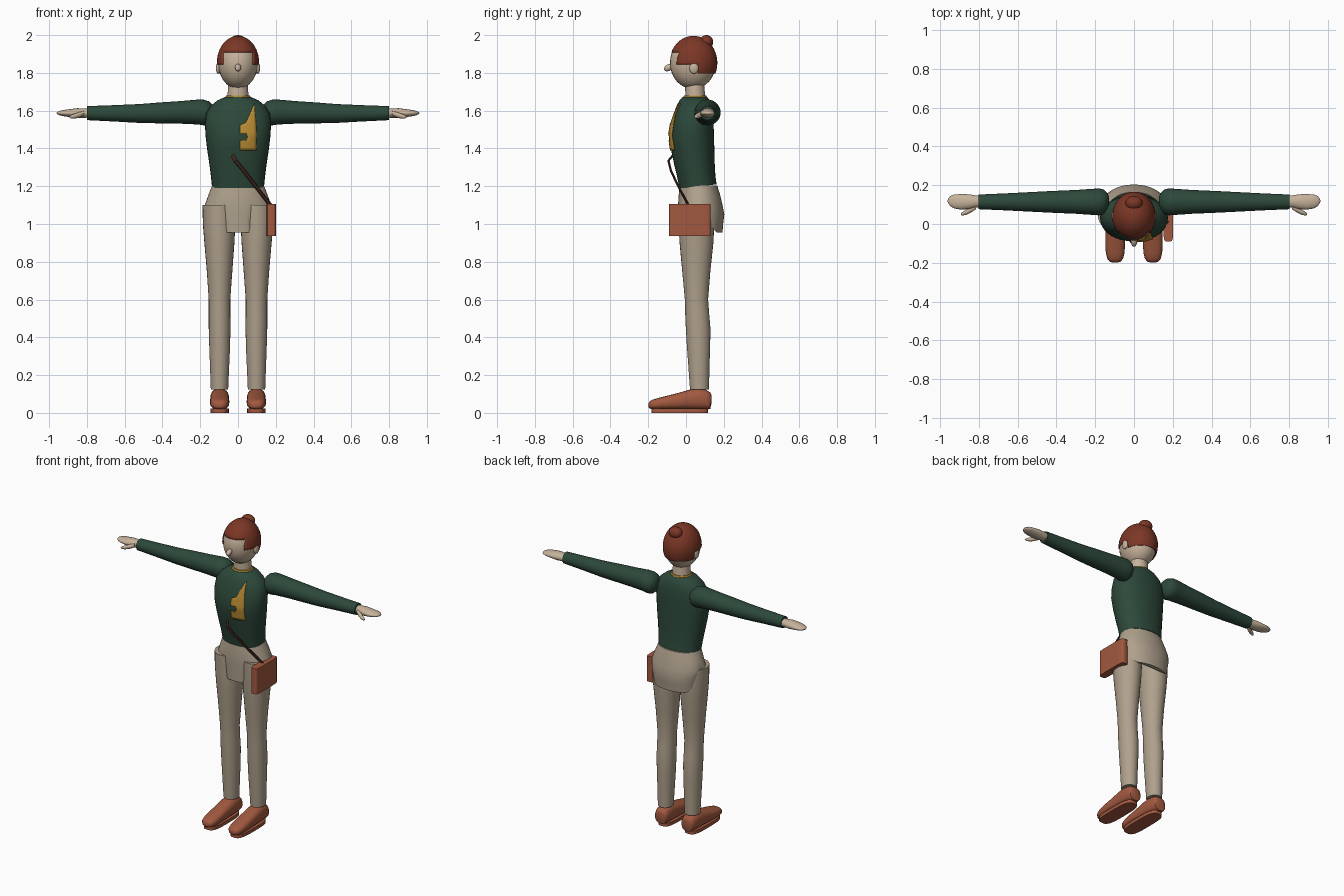
import bpy, bmesh, math
from mathutils import Vector, Matrix
from mathutils.bvhtree import BVHTree

if "Cube" in bpy.data.objects:
    bpy.data.objects.remove(bpy.data.objects["Cube"])


def material(name, r, g, b):
    m = bpy.data.materials.new(name)
    m.diffuse_color = (r, g, b, 1)
    m.use_nodes = True
    m.node_tree.nodes["Principled BSDF"].inputs["Base Color"].default_value = m.diffuse_color
    return m


SKIN = material("skin", .57, .45, .33)
HAIR = material("auburn hair", .20, .038, .019)
GREEN = material("green knit", .026, .066, .043)
GOLD = material("gold trim", .48, .26, .032)
CLOTH = material("beige cloth", .43, .355, .265)
LEATHER = material("tan leather", .36, .10, .05)
STRAP = material("dark strap", .06, .021, .013)


def finish(name, bm, mat, angle=40):
    bmesh.ops.recalc_face_normals(bm, faces=bm.faces)
    me = bpy.data.meshes.new(name)
    bm.to_mesh(me)
    bm.free()
    me.materials.append(mat)
    ob = bpy.data.objects.new(name, me)
    bpy.context.collection.objects.link(ob)
    bpy.context.view_layer.objects.active = ob
    ob.select_set(True)
    bpy.ops.object.shade_smooth_by_angle(angle=math.radians(angle))
    ob.select_set(False)
    return ob


def ring(axis, at, cu, cv, ru, rv, n=28, p=1.0):
    """Ellipse (p < 1 is squarer) across an axis; u, v are the other two axes."""
    pts = []
    for i in range(n):
        a = 2 * math.pi * i / n
        c, s = math.cos(a), math.sin(a)
        u = cu + ru * math.copysign(abs(c) ** p, c)
        v = cv + rv * math.copysign(abs(s) ** p, s)
        pts.append(Vector({'x': (at, u, v), 'y': (u, at, v), 'z': (u, v, at)}[axis]))
    return pts


def loft(name, rings, mat, caps=True, angle=40):
    bm = bmesh.new()
    rows = [[bm.verts.new(p) for p in r] for r in rings]
    n = len(rows[0])
    for a, b in zip(rows, rows[1:]):
        for i in range(n):
            bm.faces.new((a[i], a[(i + 1) % n], b[(i + 1) % n], b[i]))
    if caps:
        bm.faces.new(rows[0])
        bm.faces.new(rows[-1])
    return finish(name, bm, mat, angle)


def ball(name, loc, size, mat, rot=0):
    bm = bmesh.new()
    bmesh.ops.create_uvsphere(bm, u_segments=28, v_segments=16, radius=1)
    m = Matrix.Translation(loc) @ Matrix.Rotation(rot, 4, 'X') @ Matrix.Diagonal((*size, 1))
    bmesh.ops.transform(bm, matrix=m, verts=bm.verts)
    return finish(name, bm, mat)


# Head, ears, nose and neck
HC = Vector((0, .037, 1.853))
ball("head", HC, (.105, .122, .138), SKIN)
ball("nose", (0, -.092, 1.828), (.016, .027, .017), SKIN, .5)
for side, s in (("left", 1), ("right", -1)):
    ball(side + "_ear", (s * .105, .042, 1.825), (.012, .024, .030), SKIN)
loft("neck", [ring('z', 1.65, 0, .05, .056, .053), ring('z', 1.76, 0, .045, .052, .05)], SKIN)

# Hair cap with straight fringe and open sides, plus bun
bm = bmesh.new()
bmesh.ops.create_uvsphere(bm, u_segments=40, v_segments=24, radius=1)
bmesh.ops.transform(bm, matrix=Matrix.Translation(HC + Vector((0, .002, 0)))
                    @ Matrix.Diagonal((.112, .127, .143, 1)), verts=bm.verts)
for co, no in (((.08, 0, 0), (1, 0, 0)), ((-.08, 0, 0), (1, 0, 0)), ((0, .065, 0), (0, 1, 0)),
               ((0, 0, 1.91), (0, 0, 1)), ((0, 0, 1.845), (0, 0, 1)), ((0, 0, 1.797), (0, 0, 1))):
    bmesh.ops.bisect_plane(bm, geom=bm.verts[:] + bm.edges[:] + bm.faces[:], plane_co=co, plane_no=no)
bare = []
for f in bm.faces:
    c = f.calc_center_median()
    low = 1.797 if c.y > .065 else (1.91 if abs(c.x) < .08 else 1.845)
    if c.z < low:
        bare.append(f)
bmesh.ops.delete(bm, geom=bare, context='FACES')
hair = finish("hair", bm, HAIR)
mod = hair.modifiers.new("thickness", 'SOLIDIFY')
mod.thickness = .009
ball("hair_bun", (0, .108, 1.964), (.044, .036, .036), HAIR)

# Sweater body: z, half width, front y, back y
body = [(1.19, .138, -.035, .162), (1.25, .143, -.047, .156), (1.32, .152, -.064, .152),
        (1.40, .164, -.080, .150), (1.47, .172, -.089, .148), (1.53, .175, -.079, .146),
        (1.585, .168, -.065, .143), (1.625, .145, -.050, .137), (1.655, .108, -.034, .126),
        (1.672, .068, -.017, .112)]
rings = [ring('z', z, 0, (f + b) / 2, w, (b - f) / 2, 36, .92) for z, w, f, b in body]
for p in rings[0]:
    p.z += .02 * (p.y - .0) / .16 if p.y > 0 else 0
torso = loft("sweater_body", rings, GREEN)
loft("collar", [ring('z', 1.666, 0, .048, .070, .066), ring('z', 1.680, 0, .048, .062, .059)], GOLD)

# Gold chest patch draped onto the sweater
outline = [(.085, 1.637), (.098, 1.50), (.098, 1.39), (.010, 1.39), (.010, 1.442), (.043, 1.442),
           (.050, 1.462), (.043, 1.480), (.010, 1.476), (.010, 1.522), (.042, 1.536), (.066, 1.59)]
bm = bmesh.new()
bm.faces.new([bm.verts.new((x, -.3, z)) for x, z in outline])
for k in range(1, 16):
    bmesh.ops.bisect_plane(bm, geom=bm.verts[:] + bm.edges[:] + bm.faces[:],
                           plane_co=(0, 0, 1.39 + k * .016), plane_no=(0, 0, 1))
for k in range(1, 5):
    bmesh.ops.bisect_plane(bm, geom=bm.verts[:] + bm.edges[:] + bm.faces[:],
                           plane_co=(.01 + k * .018, 0, 0), plane_no=(1, 0, 0))
tree = BVHTree.FromPolygons([v.co for v in torso.data.vertices],
                            [p.vertices[:] for p in torso.data.polygons])
for v in bm.verts:
    hit = tree.ray_cast(v.co, Vector((0, 1, 0)))[0]
    if hit:
        v.co.y = hit.y - .004
patch = finish("chest_patch", bm, GOLD)
mod = patch.modifiers.new("thickness", 'SOLIDIFY')
mod.thickness = .006
mod.offset = 0

# Sleeves, hands and thumbs
sleeve = [(.128, .022, 1.588), (.137, .045, 1.588), (.155, .062, 1.588), (.18, .068, 1.59),
          (.21, .066, 1.593), (.30, .060, 1.591), (.42, .055, 1.588), (.52, .050, 1.585),
          (.66, .043, 1.586), (.80, .037, 1.587)]
hand = [(.79, .030, .024, .116), (.82, .032, .025, .116), (.85, .038, .026, .115),
        (.89, .040, .021, .114), (.925, .036, .016, .116), (.945, .027, .011, .118),
        (.956, .014, .006, .119), (.96, .004, .002, .119)]
thumb = [(.815, .088, 1.586, .012), (.84, .074, 1.578, .015), (.865, .060, 1.571, .013),
         (.885, .052, 1.567, .009), (.892, .050, 1.566, .003)]
for side, s in (("left", 1), ("right", -1)):
    loft(side + "_sleeve", [ring('x', s * x, .114, z, r * 1.02, r) for x, r, z in sleeve], GREEN, angle=60)
    loft(side + "_hand", [ring('x', s * x, y, 1.587, ry, rz) for x, ry, rz, y in hand], SKIN, angle=60)
    loft(side + "_thumb", [ring('x', s * x, y, z, r, r, 12) for x, y, z, r in thumb], SKIN, angle=60)

# Trouser top: side openings at the hips, narrow front panel, broad seat panel
N = 48


def hip_ring(z, w, f, b):
    return ring('z', z, 0, (f + b) / 2, w, (b - f) / 2, N, .95)


rows = [hip_ring(1.205, .137, -.033, .165), hip_ring(1.15, .158, -.039, .182),
        hip_ring(1.10, .176, -.042, .193)]
lows = []
for t in (.33, .67, 1):
    row = hip_ring(1.10, .176 - .014 * t, -.042 + .004 * t, .193 + (.010 if t < .5 else .006 * (2 - 2 * t)))
    for p in row:
        if p.y > .075:
            drop = .145 * min(1, ((p.y - .075) / .088)) ** .7
        else:
            drop = .145 if abs(p.x) < .070 and p.y < .03 else 0
            if drop:
                p.x *= 1 - .12 * t
        p.z = 1.10 - drop * t - .001 * t
    rows.append(row)
bm = bmesh.new()
vr = [[bm.verts.new(p) for p in r] for r in rows]
for a, b in zip(vr, vr[1:]):
    for i in range(N):
        bm.faces.new((a[i], a[(i + 1) % N], b[(i + 1) % N], b[i]))
bm.faces.new(vr[0])
q, last = N // 4, vr[-1]
for k in range(N // 2):   # underside strips running from left to right
    quad = [last[(q + k) % N], last[(q + k + 1) % N], last[(q - k - 1) % N], last[(q - k) % N]]
    bm.faces.new(list(dict.fromkeys(quad)))
finish("trouser_top", bm, CLOTH)

# Trouser legs: z, inner x, outer x, front y, back y
leg = [(1.10, .012, .188, -.040, .150), (1.0, .014, .186, -.039, .150), (.90, .019, .178, -.034, .145),
       (.75, .030, .165, -.020, .129), (.60, .041, .155, -.006, .117), (.52, .041, .155, -.004, .123),
       (.45, .040, .155, -.001, .129), (.35, .042, .152, .005, .128), (.24, .047, .148, .013, .124),
       (.125, .052, .144, .021, .122)]
# Shoe upper: y, half width, bottom z, top z
upper = [(-.199, .012, .030, .048), (-.194, .028, .024, .060), (-.180, .040, .020, .069),
         (-.15, .048, .018, .078), (-.10, .051, .018, .091), (-.04, .051, .018, .106),
         (.02, .050, .018, .123), (.06, .049, .018, .129), (.105, .046, .018, .124),
         (.128, .040, .020, .108), (.134, .028, .045, .098)]
for side, s in (("left", 1), ("right", -1)):
    loft(side + "_trouser_leg", [ring('z', z, s * (a + b) / 2, (f + k) / 2, (b - a) / 2, (k - f) / 2)
                                 for z, a, b, f, k in leg], CLOTH)
    loft(side + "_shoe", [ring('y', y, s * .097, (b + t) / 2, w, (t - b) / 2, 24, .8)
                          for y, w, b, t in upper], LEATHER, angle=50)
    loft(side + "_sole", [ring('z', z, s * .097, -.033, .049, .15, 32, .6) for z in (0, .022)], LEATHER)

# Hip bag with rounded ends and its strap
loft("bag", [ring('z', z, .177, .02, .025, .11, 32, .35) for z in (.937, 1.105)], LEATHER, angle=50)
path = [(-.032, -.062, 1.372), (-.014, -.093, 1.335), (.030, -.080, 1.283),
        (.075, -.053, 1.225), (.125, -.020, 1.16), (.172, .012, 1.10)]
tube = []
for p in path:
    d = Vector((.62, .25, -.75)).normalized()
    u = Vector((.77, 0, .63)).normalized()
    v = d.cross(u).normalized()
    tube.append([Vector(p) + .010 * math.cos(a) * u + .006 * math.sin(a) * v
                 for a in (k * math.pi / 4 for k in range(8))])
loft("bag_strap", tube, STRAP)
